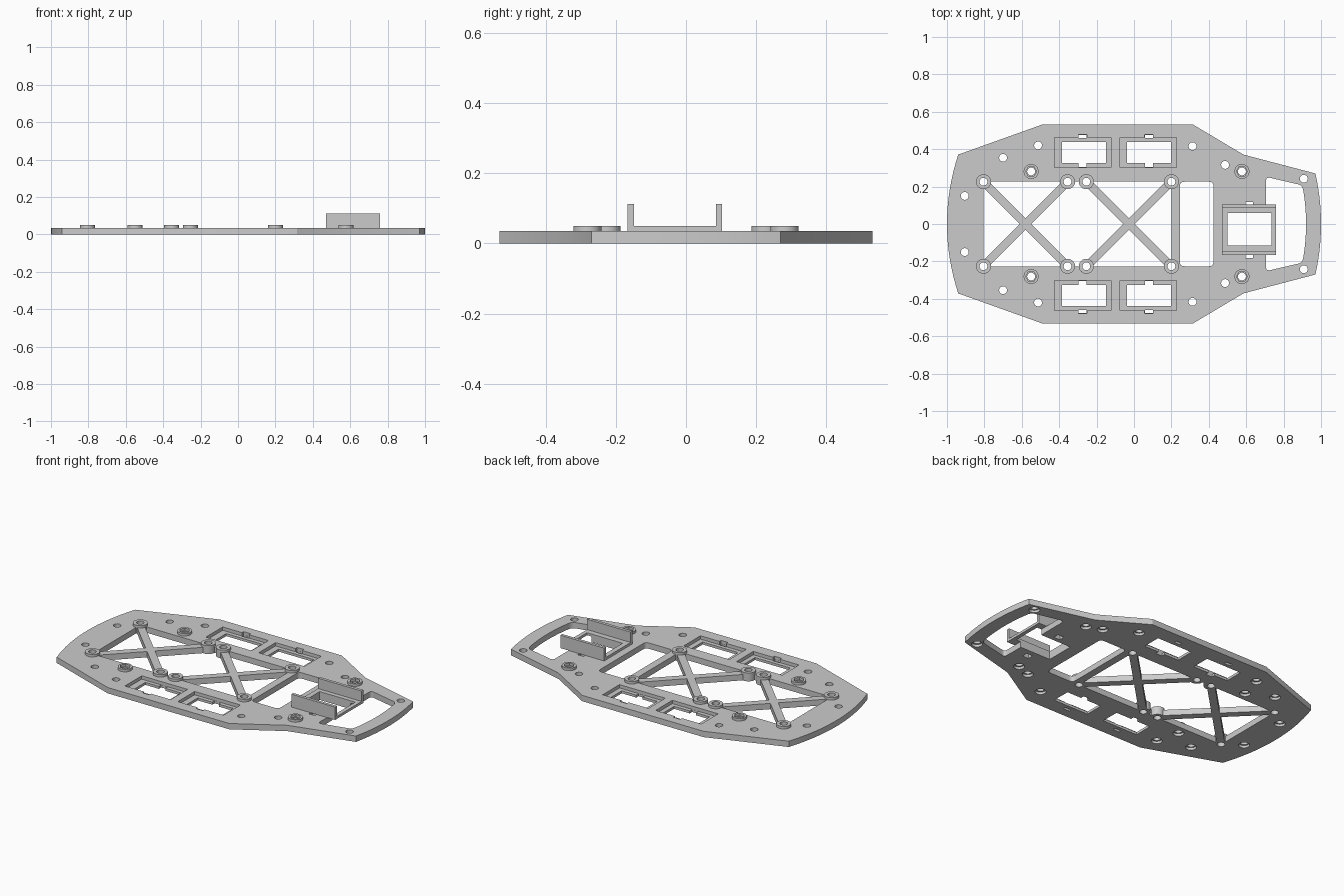
import bpy, bmesh, math
from mathutils import Vector
from mathutils.geometry import delaunay_2d_cdt

if "Cube" in bpy.data.objects:
    bpy.data.objects.remove(bpy.data.objects["Cube"])

STEP = 0.015   # height of the ledges inside the plate
T = 0.035      # plate thickness
B = 0.05       # boss height

grey = bpy.data.materials.new("plain grey")
grey.use_nodes = True
grey.diffuse_color = (0.6, 0.6, 0.6, 1)
grey.node_tree.nodes["Principled BSDF"].inputs["Base Color"].default_value = (0.6, 0.6, 0.6, 1)


# Outline helpers
def rect(x0, x1, y0, y1):
    return [(x0, y0), (x1, y0), (x1, y1), (x0, y1)]


def turn(x, y, r, a0, a1):
    """Points of a circular arc, angles in degrees."""
    n = max(2, round((a1 - a0) / 11.25))
    angles = [math.radians(a0 + (a1 - a0) * i / n) for i in range(n + 1)]
    return [(x + r * math.cos(a), y + r * math.sin(a)) for a in angles]


def circle(c, r, n=32):
    angles = [2 * math.pi * i / n for i in range(n)]
    return [(c[0] + r * math.cos(a), c[1] + r * math.sin(a)) for a in angles]


def bow(x_end, x_mid, y, n=16):
    """Shallow bow from -y to y, reaching x_mid in the middle."""
    return [(x_mid + (x_end - x_mid) * t * t, y * t) for t in (2 * i / n - 1 for i in range(n + 1))]


def rounded(pts, r, corners, n=6):
    """Round the listed corners of a polygon."""
    out = []
    for i, p in enumerate(pts):
        if i not in corners:
            out.append(p)
            continue
        p = Vector(p)
        a = p + (Vector(pts[i - 1]) - p).normalized() * r
        b = p + (Vector(pts[(i + 1) % len(pts)]) - p).normalized() * r
        out += [tuple(a.lerp(p, k / n).lerp(p.lerp(b, k / n), k / n)) for k in range(n + 1)]
    return out


# Solid helpers
def inside(p, loops):
    """Even-odd test, so that inner loops become holes."""
    odd = False
    for loop in loops:
        for (x0, y0), (x1, y1) in zip(loop, loop[1:] + loop[:1]):
            if (y0 > p.y) != (y1 > p.y) and p.x < x0 + (p.y - y0) * (x1 - x0) / (y1 - y0):
                odd = not odd
    return odd


def sheet(bm, loops, z):
    pts, edges = [], []
    for loop in loops:
        k, n = len(pts), len(loop)
        pts += [Vector(p) for p in loop]
        edges += [(k + i, k + (i + 1) % n) for i in range(n)]
    flat, _, tris, *_ = delaunay_2d_cdt(pts, edges, [], 0, 1e-6)
    verts = [bm.verts.new((p.x, p.y, z)) for p in flat]
    for tri in tris:
        if inside(sum((flat[i] for i in tri), Vector((0, 0))) / len(tri), loops):
            bm.faces.new([verts[i] for i in tri])


def walls(bm, loops, z0, z1):
    for loop in loops:
        for (ax, ay), (bx, by) in zip(loop, loop[1:] + loop[:1]):
            bm.faces.new([bm.verts.new(c) for c in
                          ((ax, ay, z0), (bx, by, z0), (bx, by, z1), (ax, ay, z1))])


def extrude(bm, loops, z0, z1):
    sheet(bm, loops, z0)
    sheet(bm, loops, z1)
    walls(bm, loops, z0, z1)


def make(name, bm):
    bmesh.ops.remove_doubles(bm, verts=bm.verts, dist=1e-5)
    bmesh.ops.delete(bm, geom=[v for v in bm.verts if not v.link_faces], context='VERTS')
    bmesh.ops.recalc_face_normals(bm, faces=bm.faces)
    me = bpy.data.meshes.new(name)
    bm.to_mesh(me)
    bm.free()
    me.materials.append(grey)
    ob = bpy.data.objects.new(name, me)
    bpy.context.collection.objects.link(ob)
    bpy.ops.object.select_all(action='DESELECT')
    ob.select_set(True)
    bpy.context.view_layer.objects.active = ob
    bpy.ops.object.shade_smooth_by_angle(angle=math.radians(30))


def build(name, shapes, z0, z1):
    """One object from several extruded shapes, each a list of loops."""
    bm = bmesh.new()
    for loops in shapes:
        extrude(bm, loops, z0, z1)
    make(name, bm)


# Shared layout
HY = 0.226
bays = [(-0.805, -0.355), (-0.255, 0.2)]
corner_bosses = [(x, s * HY) for bay in bays for x in bay for s in (1, -1)]
nut_bosses = [(x, s * 0.281) for x in (-0.55, 0.577) for s in (1, -1)]
screw_holes = [(x, s * y) for x, y in ((-0.7, 0.354), (-0.513, 0.42), (-0.905, 0.15),
               (0.313, 0.416), (0.487, 0.316), (0.908, 0.242)) for s in (1, -1)]
all_holes = nut_bosses + screw_holes

# Plate outline
side = [(0.585, 0.371), (0.315, 0.532), (-0.49, 0.532)]
outline = bow(0.97, 1.0, 0.27) + side + bow(-0.94, -1.0, 0.371)[::-1] + [(x, -y) for x, y in side[::-1]]

# Brace window, with a bulge around each boss
(xa, xb), (xc, xd) = bays
R = 0.03
brace_window = (turn(xa, -HY, R, 90, 360) + turn(xb, -HY, R, 180, 360) + turn(xc, -HY, R, 180, 360)
                + turn(xd, -HY, R, 180, 450) + turn(xd, HY, R, 270, 540) + turn(xc, HY, R, 0, 180)
                + turn(xb, HY, R, 0, 180) + turn(xa, HY, R, 0, 270))
slot_window = rounded(rect(0.245, 0.425, -HY, HY), 0.025, range(4))

# Nose window, joined to the opening under the bracket
hole_x, hole_y0, hole_y1 = 0.5, -0.115, 0.058
nose = [(0.705, 0.252), (0.705, hole_y1), (hole_x, hole_y1), (hole_x, hole_y0),
        (0.705, hole_y0), (0.705, -0.252)] + bow(0.9, 0.92, 0.207)
nose = rounded(nose, 0.024, (0, 5, 6, len(nose) - 1))

bracket_slots = [rect(0.595, 0.636, y, y + 0.035) for y in (-0.182, 0.083)]
through = [outline, brace_window, slot_window, nose] + bracket_slots

# Stepped rectangular pockets with clip slots
pockets, openings, ledges = [], [], []
for px, ox, sx in ((-0.425, -0.385, -0.296), (-0.075, -0.038, 0.058)):
    p1, o1, s1, e = px + 0.303, ox + 0.235, sx + 0.043, 0.001
    pocket = [(px, 0.303), (p1, 0.303), (p1, 0.462), (s1 + e, 0.462), (s1 + e, 0.478),
              (sx - e, 0.478), (sx - e, 0.462), (px, 0.462)]
    opening = [(ox, 0.326), (sx, 0.326), (sx, 0.304), (s1, 0.304), (s1, 0.326),
               (o1, 0.326), (o1, 0.438), (ox, 0.438)]
    slot = rect(sx, s1, 0.46, 0.477)
    for s in (1, -1):
        outer, *inner = [[(x, s * y) for x, y in loop] for loop in (pocket, opening, slot)]
        pockets.append(outer)
        openings += inner
        ledges.append([outer] + inner)

# Screw holes, counterbored underneath
bores = [circle(c, 0.03) for c in all_holes]
holes = [circle(c, 0.021) for c in all_holes]
ledges += [list(pair) for pair in zip(bores, holes)]

# Base plate
bm = bmesh.new()
sheet(bm, through + openings + bores, 0)
sheet(bm, through + pockets + holes, T)
for ledge in ledges:
    sheet(bm, ledge, STEP)
walls(bm, through, 0, T)
walls(bm, openings + bores, 0, STEP)
walls(bm, pockets + holes, STEP, T)
make("base_plate", bm)

# Bosses: round at the brace corners, hexagonal recess on the others
build("brace_bosses", [[circle(c, 0.04), circle(c, 0.021)] for c in corner_bosses], 0, B)
build("nut_bosses", [[circle(c, 0.04), circle(c, 0.029, 6)] for c in nut_bosses], T, B)

# Crossed braces
for label, (x0, x1) in zip(("rear", "middle"), bays):
    length, half = math.hypot((x1 - x0) / 2, HY) - 0.03, 0.022
    cross = []
    for k in range(4):
        a = math.radians(45 + 90 * k)
        for u, v in ((length, -half), (length, half), (half, half)):
            cross.append(((x0 + x1) / 2 + u * math.cos(a) - v * math.sin(a),
                          u * math.sin(a) + v * math.cos(a)))
    build(label + "_cross_brace", [[cross]], 0, T)

# Upright bracket: floor frame and two walls
build("bracket_floor", [[rect(0.47, 0.759, -0.166, 0.103), rect(hole_x, 0.735, hole_y0, hole_y1)]], T, B)
for label, y in (("right", -0.166), ("left", 0.085)):
    build(label + "_bracket_wall", [[rect(0.47, 0.759, y, y + 0.018)]], B, 0.112)
